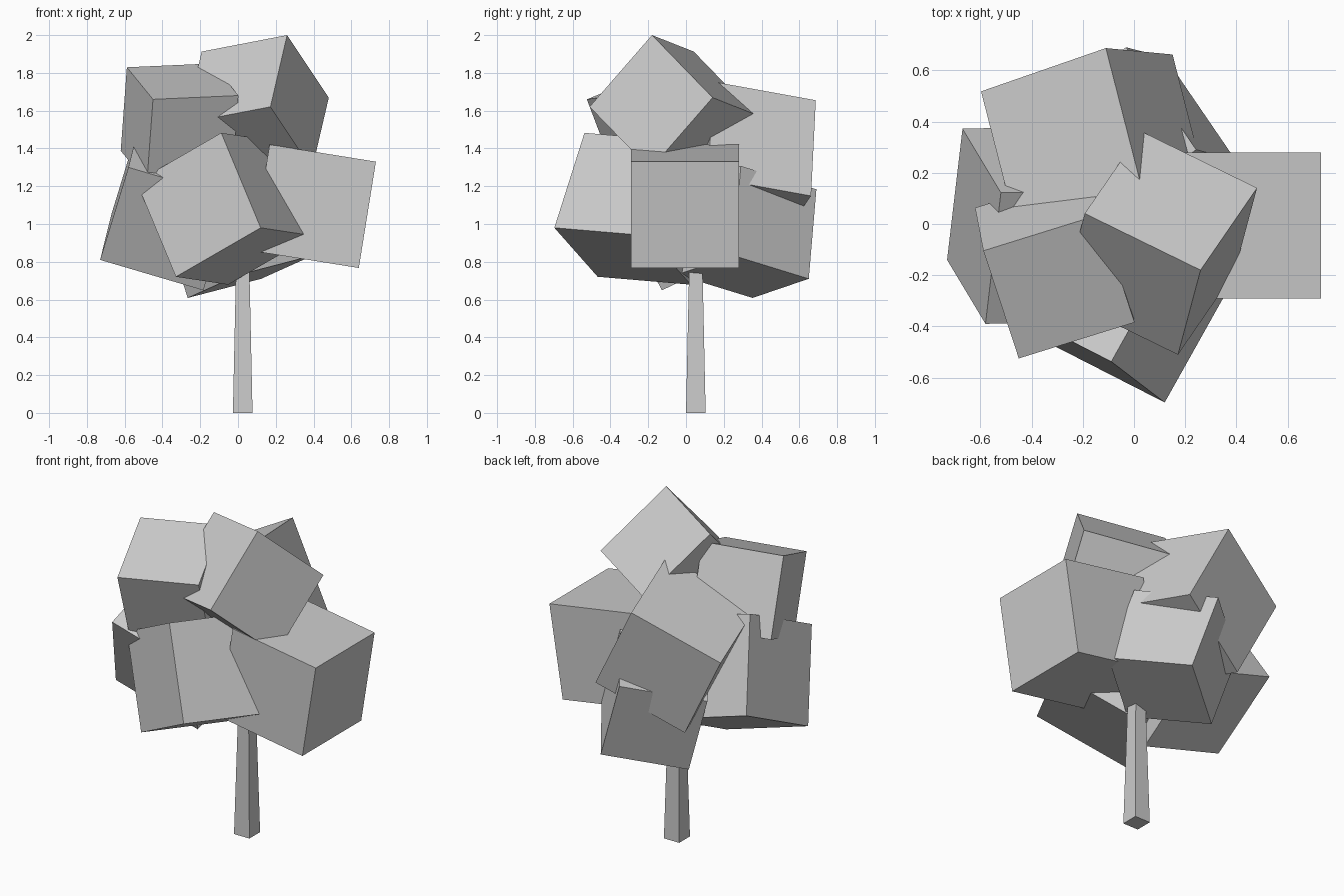
import bpy, bmesh
from mathutils import Matrix, Vector

if "Cube" in bpy.data.objects:
    bpy.data.objects.remove(bpy.data.objects["Cube"])


def finish(bm, name):
    bmesh.ops.recalc_face_normals(bm, faces=bm.faces)
    mesh = bpy.data.meshes.new(name)
    bm.to_mesh(mesh)
    bm.free()
    obj = bpy.data.objects.new(name, mesh)
    bpy.context.collection.objects.link(obj)
    return obj


def leaf_cube(name, corner, along, beside, toward, size):
    """Tilted cube set by one corner, two edge directions and the side the third edge lies on."""
    u = Vector(along).normalized()
    v = Vector(beside)
    v = (v - u * v.dot(u)).normalized()
    w = u.cross(v)
    if w.dot(Vector(toward)) < 0:
        w = -w
    centre = Vector(corner) + (u + v + w) * size / 2
    rot = Matrix((u, v, w)).transposed().to_4x4()
    bm = bmesh.new()
    bmesh.ops.create_cube(bm, size=size, matrix=Matrix.Translation(centre) @ rot)
    return finish(bm, name)


# Tapered square trunk, running up into the foliage
bm = bmesh.new()
bmesh.ops.create_cube(bm, size=1)
for vert in bm.verts:
    half, z = (0.027, 1.15) if vert.co.z > 0 else (0.052, 0.0)
    vert.co = (0.025 + half * (1 if vert.co.x > 0 else -1),
               0.052 + half * (1 if vert.co.y > 0 else -1), z)
finish(bm, "trunk")

# Foliage: seven interpenetrating tilted cubes
leaf_cube("foliage_right", (0.73, -0.29, 1.33), (-0.09, 0, -0.56), (0, 1, 0), (-1, 0, 0), 0.57)
leaf_cube("foliage_top", (0.26, -0.18, 2.0), (0.22, 0.32, -0.33), (-0.455, 0.225, -0.09), (0, 0, -1), 0.511)
leaf_cube("foliage_front", (0.12, -0.697, 0.98), (-0.45, 0.23, -0.26), (-0.21, 0.16, 0.5), (0, 1, 0), 0.567)
leaf_cube("foliage_upper_left", (-0.45, -0.525, 1.66), (0.45, 0.14, 0.02), (-0.145, 0.42, 0.17), (0, 0, -1), 0.474)
leaf_cube("foliage_upper_back", (-0.11, 0.687, 1.655), (0.26, -0.025, -0.505), (-0.49, -0.17, -0.244), (0, -1, 0), 0.57)
leaf_cube("foliage_lower_left", (-0.73, -0.14, 0.81), (0.15, -0.25, 0.49), (0.06, 0.51, 0.242), (1, 0, 0), 0.57)
leaf_cube("foliage_lower_back", (0.123, 0.65, 0.71), (-0.153, 0.04, 0.47), (-0.398, -0.30, -0.09), (0, -1, 0), 0.5)
